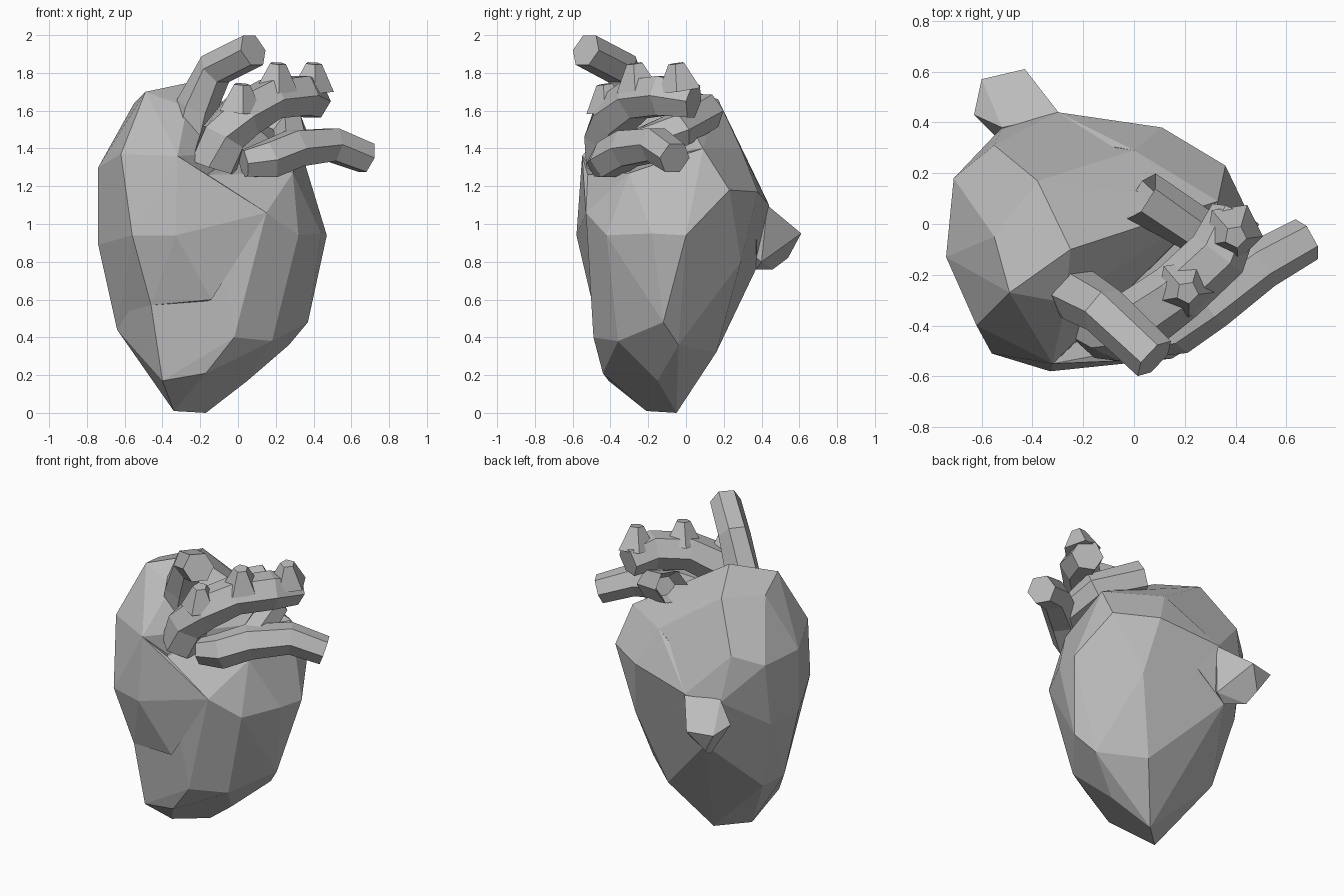
import bpy
import bmesh
from math import cos, sin, tau, radians
from mathutils import Vector

default_cube = bpy.data.objects.get("Cube")
if default_cube:
    bpy.data.objects.remove(default_cube, do_unlink=True)

# One plain grey for everything
grey = bpy.data.materials.new("plain grey")
grey.use_nodes = True
grey_value = (0.5, 0.5, 0.5, 1)
grey.diffuse_color = grey_value
shader = next(n for n in grey.node_tree.nodes if n.type == 'BSDF_PRINCIPLED')
shader.inputs["Base Color"].default_value = grey_value


def finish(bm, name):
    """Turn a bmesh into a flat shaded grey object."""
    bmesh.ops.recalc_face_normals(bm, faces=bm.faces[:])
    mesh = bpy.data.meshes.new(name)
    bm.to_mesh(mesh)
    bm.free()
    mesh.materials.append(grey)
    part = bpy.data.objects.new(name, mesh)
    bpy.context.collection.objects.link(part)
    return part


def faceted_lobe(name, corners):
    """Closed faceted volume spanned by a few corner points."""
    bm = bmesh.new()
    for corner in corners:
        bm.verts.new(corner)
    hull = bmesh.ops.convex_hull(bm, input=bm.verts[:])
    loose = {e for e in hull["geom_interior"] + hull["geom_unused"]
             if isinstance(e, bmesh.types.BMVert)}
    bmesh.ops.delete(bm, geom=list(loose), context='VERTS')
    bmesh.ops.dissolve_limit(bm, angle_limit=radians(6),
                             verts=bm.verts[:], edges=bm.edges[:])
    return finish(bm, name)


def vessel(name, path, radii, sides=6, hollow=False):
    """Faceted tube following a path, with one radius per path point."""
    bm = bmesh.new()
    points = [Vector(p) for p in path]
    rings = []
    for i, centre in enumerate(points):
        before = points[max(i - 1, 0)]
        after = points[min(i + 1, len(points) - 1)]
        along = (after - before).normalized()
        across = along.cross(Vector((0, 0, 1))).normalized()
        upward = across.cross(along)
        ring = []
        for k in range(sides):
            angle = tau * k / sides
            offset = across * cos(angle) + upward * sin(angle)
            ring.append(bm.verts.new(centre + offset * radii[i]))
        rings.append(ring)
    for lower, upper in zip(rings, rings[1:]):
        for k in range(sides):
            n = (k + 1) % sides
            bm.faces.new((lower[k], lower[n], upper[n], upper[k]))
    bm.faces.new(rings[0])
    end = bm.faces.new(rings[-1])
    bm.normal_update()
    if hollow:
        bmesh.ops.inset_individual(bm, faces=[end], thickness=radii[-1] * 0.4)
        inward = (points[-2] - points[-1]).normalized() * radii[-1]
        bmesh.ops.translate(bm, verts=end.verts[:], vec=inward)
    return finish(bm, name)


# Main chamber: tapers down to a blunt tip
faceted_lobe("lower_chamber", [
    # tip
    (-.34, -.21, .01), (-.17, -.05, 0),
    # lower front, sides and back
    (-.4, -.41, .17), (-.17, -.44, .21), (.05, -.15, .17), (.02, .16, .32),
    (-.27, .18, .42), (-.02, -.49, .4), (.18, -.36, .38), (.27, -.04, .36),
    (.37, -.12, .48), (-.64, -.12, .44), (-.59, .03, .41), (-.46, -.44, .57),
    (-.14, -.5, .6),
    # widest band
    (-.74, -.13, .89), (-.7, .11, .88), (.15, -.53, 1.06), (.32, -.42, .94),
    (.47, 0, .94), (.44, -.18, .95), (-.4, .37, .76), (.17, .29, .8),
    # shoulder
    (.36, .23, 1.18), (.11, .38, 1.17), (-.3, .44, 1.1), (0, .29, 1.4),
    (.33, .09, 1.4), (.29, -.3, 1.27), (-.16, -.52, 1.26), (-.52, .38, 1.08),
])

# Upper chamber: taller lobe on the right side
faceted_lobe("upper_chamber", [
    (-.25, -.1, 1.75), (-.38, .17, 1.66), (-.55, .31, 1.37), (-.71, .18, 1.3),
    (-.74, -.13, 1.3), (-.74, -.13, .89), (-.62, -.4, 1.37), (-.49, -.27, 1.7),
    (-.55, -.05, 1.64), (-.27, -.31, 1.62), (-.32, -.55, 1.36),
    (-.56, -.51, .94), (-.33, -.58, .94), (0, .29, 1.4), (.12, -.08, 1.41),
    (.33, .09, 1.4), (-.3, .44, 1.1), (.11, .38, 1.17), (-.52, .38, 1.08),
    (-.7, .11, .88), (-.4, .37, .76),
])

# Front swelling that overhangs the lower groove
faceted_lobe("front_swelling", [
    (-.56, -.51, .94), (-.33, -.58, .94), (.15, -.53, 1.06),
    (-.16, -.52, 1.26), (-.32, -.55, 1.36), (-.46, -.44, .57),
    (-.14, -.5, .6), (-.64, -.12, .44), (-.74, -.13, .89), (-.2, -.1, 1),
])

# Stub vein at the back
faceted_lobe("back_stub", [
    (-.29, .43, 1.1), (-.52, .38, 1.1), (-.63, .43, .98), (-.6, .57, .95),
    (-.43, .61, .95), (-.52, .54, .82), (-.5, .46, .76), (-.4, .37, .76),
    (-.32, .4, .8), (-.4, .2, .95),
])

# Tall vein leaning to the front
vessel("upper_vein", [(-.25, -.26, 1.48), (-.22, -.28, 1.62),
                      (-.12, -.34, 1.82), (.08, -.53, 1.92)],
       [.11, .11, .1, .095])

# Main artery arching to the left and back
vessel("arch_artery", [(-.13, -.4, 1.3), (-.08, -.41, 1.46), (.02, -.38, 1.57),
                       (.17, -.27, 1.66), (.33, -.12, 1.68), (.4, .04, 1.65)],
       [.13, .13, .13, .12, .12, .1])

# Short tapering branches on top of the arch
for number, (x, y, z) in enumerate([(.02, -.43, 1.74), (.21, -.27, 1.85),
                                    (.4, -.05, 1.85)]):
    base = (x - .01, y + .02, z - .14)
    vessel(f"arch_branch_{number + 1}", [base, (x, y, z)], [.12, .045], sides=5)

# Lower artery sweeping out to the left
vessel("side_artery", [(.03, -.45, 1.32), (.16, -.41, 1.34), (.3, -.31, 1.4),
                       (.5, -.16, 1.42), (.68, -.06, 1.35)],
       [.08, .11, .11, .1, .09])

# Its rear branch, open at the end
vessel("rear_artery", [(.3, -.28, 1.4), (.27, -.04, 1.5), (.03, .11, 1.6)],
       [.1, .1, .105], hollow=True)
